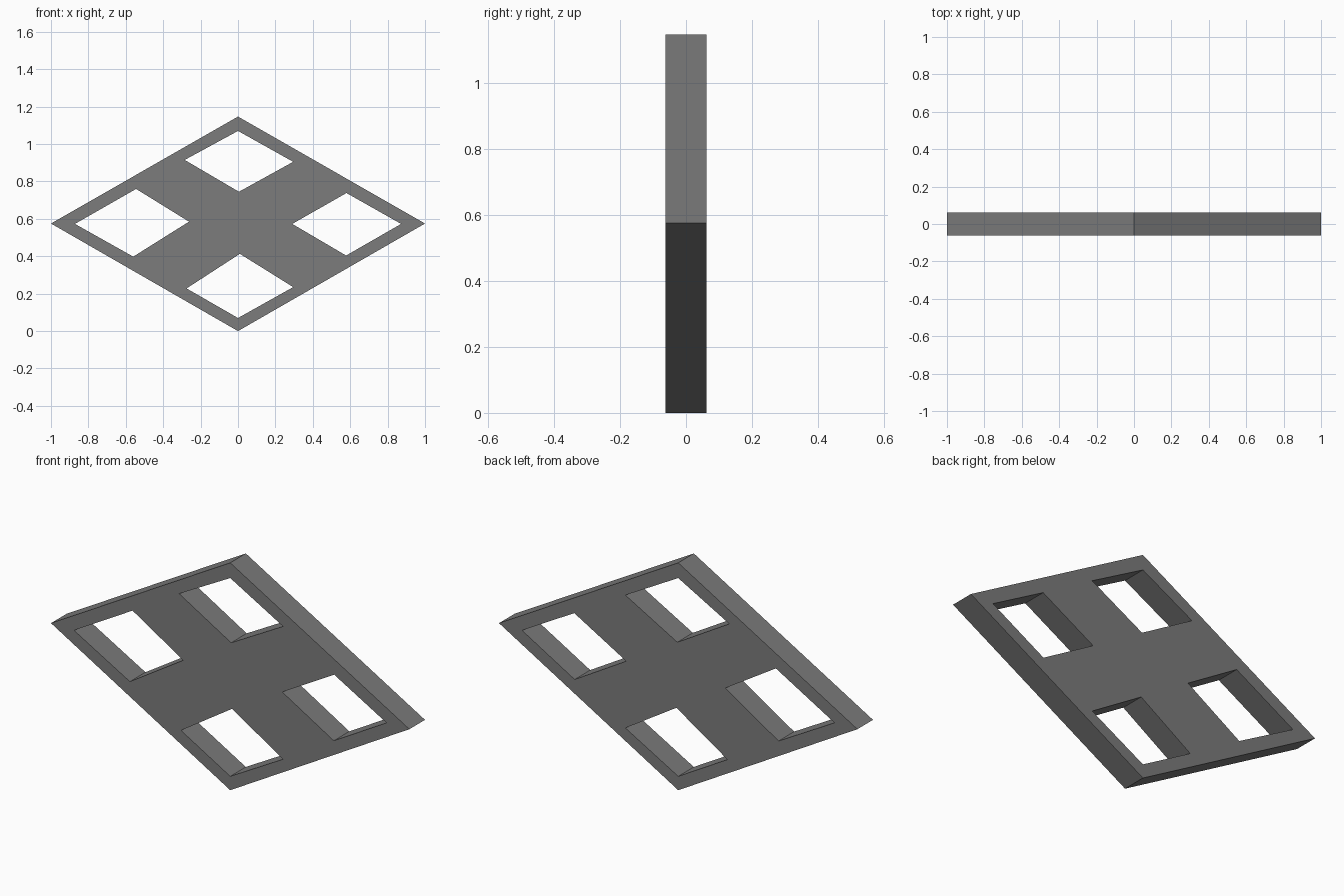
import bpy
import math

cube = bpy.data.objects.get("Cube")
if cube:
    bpy.data.objects.remove(cube, do_unlink=True)

HALF_DEPTH = 0.062

# Flat grey finish
grey = bpy.data.materials.new("dark_grey")
grey.use_nodes = True
colour = (0.2, 0.2, 0.2, 1)
grey.diffuse_color = colour
grey.node_tree.nodes["Principled BSDF"].inputs["Base Color"].default_value = colour

# Outlines in the upright plane: rhombus rim, then the four openings
rim = [(-1, 0.575), (0, 0), (1, 0.575), (0, 1.147)]
top_opening = [(0, 1.07), (0.295, 0.905), (0.005, 0.745), (-0.285, 0.915)]
left_opening = [(0.872, 0.573), (0.58, 0.738), (0.29, 0.573), (0.578, 0.404)]
right_opening = [(-0.872, 0.573), (-0.545, 0.76), (-0.262, 0.585), (-0.56, 0.398)]
bottom_opening = [(0, 0.07), (0.295, 0.235), (0.01, 0.413), (-0.275, 0.228)]

# Plate: filled profile with holes, given thickness and stood upright
profile = bpy.data.curves.new("rhombus_plate", "CURVE")
profile.dimensions = "2D"
profile.fill_mode = "BOTH"
profile.extrude = HALF_DEPTH
for outline in (rim, top_opening, left_opening, right_opening, bottom_opening):
    spline = profile.splines.new("POLY")
    spline.points.add(len(outline) - 1)
    for point, (x, z) in zip(spline.points, outline):
        point.co = (x, z, 0, 1)
    spline.use_cyclic_u = True
    spline.use_smooth = False
profile.materials.append(grey)

plate = bpy.data.objects.new("rhombus_plate", profile)
plate.rotation_euler.x = math.radians(90)
bpy.context.collection.objects.link(plate)

# Turn the profile into a flat-shaded mesh
bpy.ops.object.select_all(action="DESELECT")
plate.select_set(True)
bpy.context.view_layer.objects.active = plate
bpy.ops.object.convert(target="MESH")
bpy.ops.object.transform_apply(location=False, rotation=True, scale=False)
bpy.ops.object.shade_flat()
